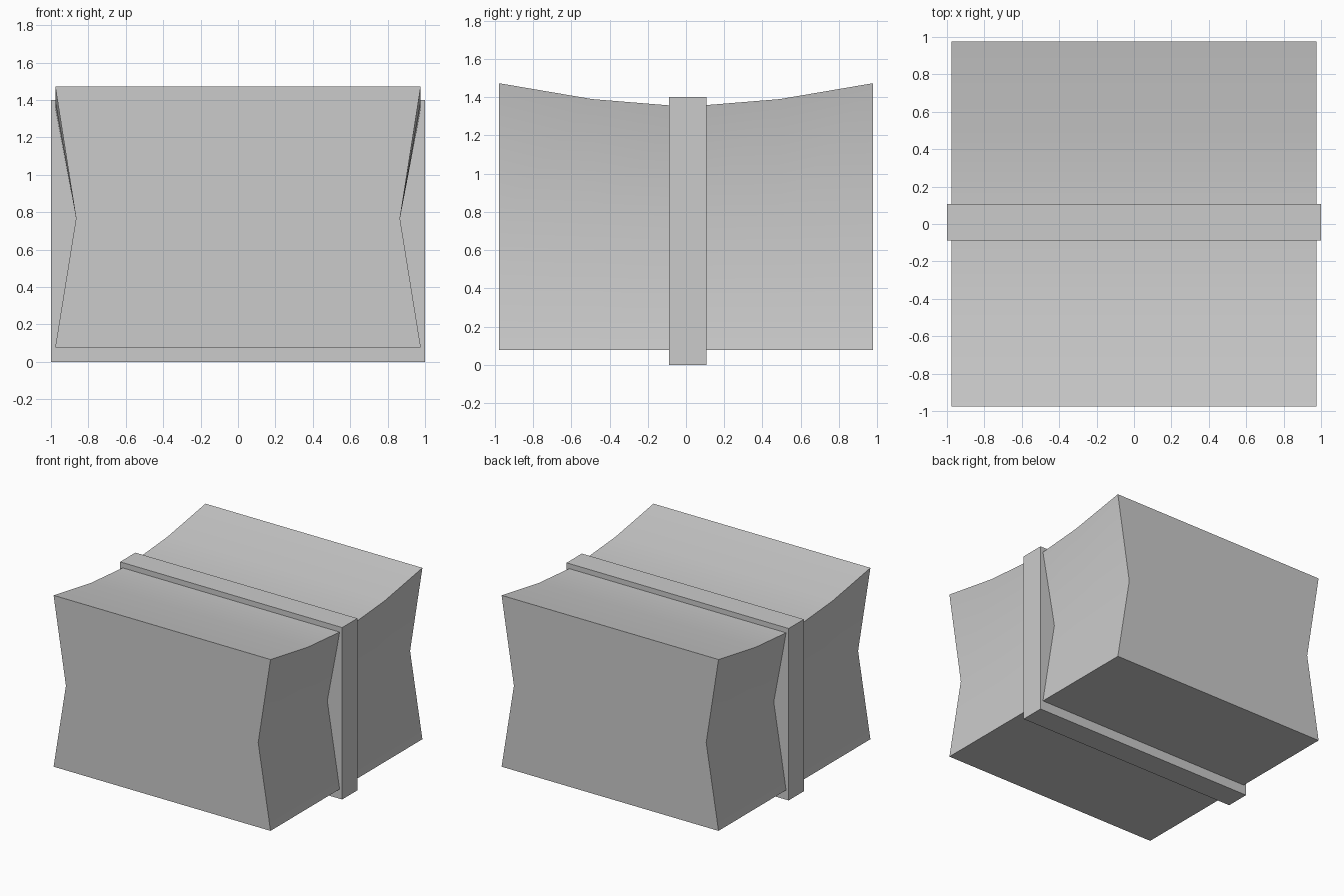
import bpy, bmesh
from math import radians

if "Cube" in bpy.data.objects:
    bpy.data.objects.remove(bpy.data.objects["Cube"])


def add_object(name, bm):
    bmesh.ops.recalc_face_normals(bm, faces=bm.faces)
    mesh = bpy.data.meshes.new(name)
    bm.to_mesh(mesh)
    bm.free()
    obj = bpy.data.objects.new(name, mesh)
    bpy.context.collection.objects.link(obj)
    return obj


# Bale body: pinched cross-sections lofted along y, with a sagging top
HALF, PINCH, BOTTOM, MIDDLE = 0.977, 0.866, 0.078, 0.767
stations = [(-HALF, 1.473), (-0.49, 1.39), (0, 1.35), (0.49, 1.39), (HALF, 1.473)]
bm = bmesh.new()
rings = []
for y, top in stations:
    profile = [(-HALF, BOTTOM), (HALF, BOTTOM), (PINCH, MIDDLE),
               (HALF, top), (-HALF, top), (-PINCH, MIDDLE)]
    rings.append([bm.verts.new((x, y, z)) for x, z in profile])
for a, b in zip(rings, rings[1:]):
    for i in range(6):
        j = (i + 1) % 6
        bm.faces.new((a[i], a[j], b[j], b[i]))
bm.faces.new(rings[0])
bm.faces.new(rings[-1])
body = add_object("bale_body", bm)
bpy.context.view_layer.objects.active = body
body.select_set(True)
bpy.ops.object.shade_smooth_by_angle(angle=radians(30))

# Band around the middle
bm = bmesh.new()
bmesh.ops.create_cube(bm, size=1)
bmesh.ops.scale(bm, vec=(2.0, 0.196, 1.4), verts=bm.verts)
bmesh.ops.translate(bm, vec=(0, 0.01, 0.7), verts=bm.verts)
add_object("middle_band", bm)
